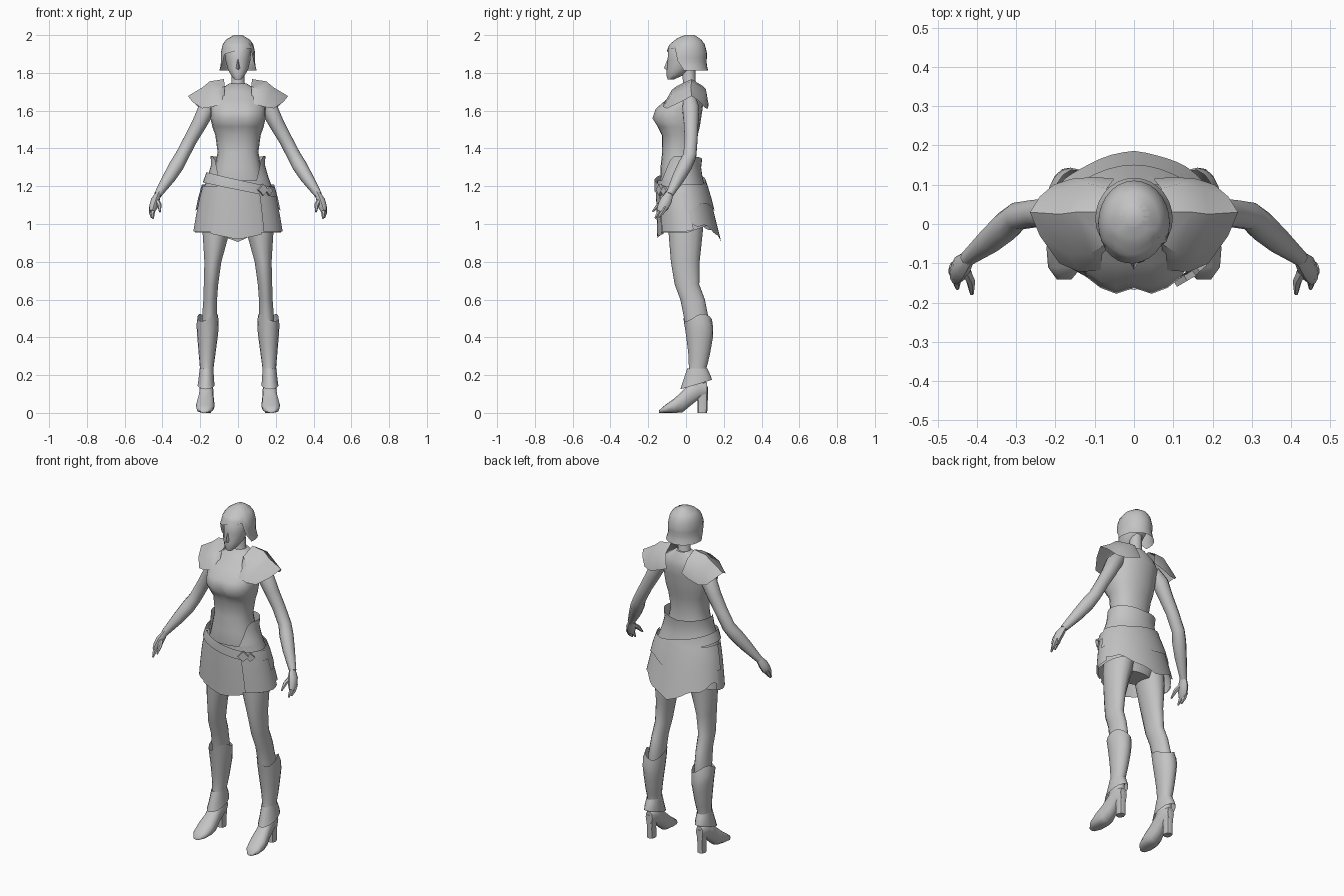
import bpy, bmesh, math
from mathutils import Vector

grey = bpy.data.materials.new("plain_grey")
grey.diffuse_color = (0.55, 0.55, 0.55, 1)
FRONT = -math.pi / 2


def grid_mesh(name, rows, closed=True, caps=True, angle=50):
    """Skin a list of equal-length point rows."""
    bm = bmesh.new()
    vs = [[bm.verts.new(p) for p in r] for r in rows]
    n = len(vs[0])
    for a, b in zip(vs, vs[1:]):
        for i in range(n if closed else n - 1):
            j = (i + 1) % n
            bm.faces.new((a[i], a[j], b[j], b[i]))
    if closed and caps:
        bm.faces.new(vs[0])
        bm.faces.new(vs[-1])
    bmesh.ops.recalc_face_normals(bm, faces=bm.faces)
    me = bpy.data.meshes.new(name)
    bm.to_mesh(me)
    bm.free()
    me.materials.append(grey)
    for p in me.polygons:
        p.use_smooth = True
    me.set_sharp_from_angle(angle=math.radians(angle))
    ob = bpy.data.objects.new(name, me)
    bpy.context.collection.objects.link(ob)
    return ob


def oval(ring, a, full=1.0):
    """Point on a ring (level, centre x, half width, front, back)."""
    z, cx, w, f, b = ring
    s = math.sin(a)
    s = math.copysign(abs(s) ** full, s)
    return Vector((cx + w * math.cos(a), (f + b) / 2 + (b - f) / 2 * s, z))


def loft(name, rings, n=14, side=1, along_y=False, full=1.0, dip=None):
    rows = []
    for r in rings:
        row = []
        for i in range(n):
            p = oval(r, FRONT + 2 * math.pi * i / n, full)
            if along_y:
                p = Vector((p.x, p.z, p.y))
            if dip and p.y < 0:
                p.y += dip(p)
            row.append((p.x * side, p.y, p.z))
        rows.append(row)
    return grid_mesh(name, rows)


def at(profile, z):
    """Interpolate a top-down profile at height z."""
    for p, q in zip(profile, profile[1:]):
        if z >= q[0]:
            break
    t = (p[0] - z) / (p[0] - q[0])
    return [z] + [u + (v - u) * t for u, v in zip(p[1:], q[1:])]


def panel(name, profile, top, hem, a0=-90, a1=270, n=24, k=4, out=0.0, side=1):
    """Sheet following a profile, with top and hem heights set by angle."""
    rows = []
    for j in range(k + 1):
        row = []
        for i in range(n + 1):
            a = math.radians(a0 + (a1 - a0) * i / n)
            z = top(a) + (hem(a) - top(a)) * j / k
            r = at(profile, z)
            r[2] += out
            r[3] -= out
            r[4] += out
            p = oval(r, a)
            row.append((p.x * side, p.y, p.z))
        rows.append(row)
    if a1 - a0 == 360:
        return grid_mesh(name, [r[:-1] for r in rows], True, False)
    return grid_mesh(name, rows, False)


def tube(name, path, side=1, n=10, flat=1.0):
    pts = [Vector(p[:3]) for p in path]
    rows = []
    for i, p in enumerate(pts):
        d = pts[min(i + 1, len(pts) - 1)] - pts[max(i - 1, 0)]
        u = d.cross(Vector((0, 1, 0))).normalized()
        v = d.cross(u).normalized()
        row = []
        for k in range(n):
            a = 2 * math.pi * k / n
            q = p + path[i][3] * (u * math.cos(a) * flat + v * math.sin(a))
            row.append((q.x * side, q.y, q.z))
        rows.append(row)
    return grid_mesh(name, rows)


# Torso, with a shallow dip between the breasts
torso = [(1.745, 0, .045, -.015, .06), (1.70, 0, .11, -.06, .085), (1.66, 0, .145, -.105, .092),
         (1.61, 0, .147, -.165, .088), (1.56, 0, .146, -.183, .08), (1.515, 0, .136, -.155, .073),
         (1.47, 0, .12, -.128, .062), (1.38, 0, .108, -.126, .05), (1.30, 0, .122, -.135, .06),
         (1.20, 0, .15, -.138, .085), (1.06, 0, .165, -.11, .1), (.96, 0, .09, -.06, .07)]
loft("torso", torso, 20, full=.8,
     dip=lambda p: .022 * max(0, 1 - abs(p.x) / .045) * max(0, 1 - abs(p.z - 1.57) / .1))

# Neck and face
loft("neck", [(1.71, 0, .05, -.03, .065), (1.75, 0, .036, -.015, .05), (1.85, 0, .034, -.03, .05)], 10)
loft("face", [(1.765, 0, .018, -.097, -.065), (1.785, 0, .036, -.103, -.02), (1.82, 0, .056, -.102, .03),
              (1.87, 0, .068, -.097, .07), (1.93, 0, .072, -.095, .08), (1.97, 0, .05, -.05, .06)], 14)
grid_mesh("nose", [[(-.005, -.092, 1.87), (0, -.099, 1.87), (.005, -.092, 1.87)],
                   [(-.012, -.096, 1.825), (0, -.117, 1.825), (.012, -.096, 1.825)],
                   [(-.006, -.097, 1.815), (0, -.1, 1.815), (.006, -.097, 1.815)]])

# Bobbed hair with a swept fringe
hair = [(2.0, 0, .022, -.005, .045), (1.985, 0, .056, -.045, .075), (1.95, 0, .082, -.088, .1),
        (1.90, 0, .092, -.108, .112), (1.85, 0, .09, -.105, .108), (1.81, 0, .099, -.09, .118)]


def hair_hem(a):
    f = -math.sin(a)
    t = min(1, max(0, (f - .3) / .3))
    fringe = 1.905 + .025 * math.cos(a + .6)
    return 1.812 + (fringe - 1.812) * t


panel("hair", hair, lambda a: 1.999, hair_hem, n=28, k=8)
loft("hair_crown", [(2.0, 0, .023, -.006, .046), (1.99, 0, .04, -.025, .06)], 14)

# Waist guard: tall at sides and back, cut away in front
skirt = [(1.37, 0, .145, -.128, .088), (1.30, 0, .143, -.14, .08), (1.23, 0, .168, -.153, .09),
         (1.17, 0, .188, -.153, .11), (1.05, 0, .213, -.15, .14), (.89, 0, .24, -.145, .18)]
guard_top = lambda a: 1.345 + .015 * abs(math.cos(a)) - .14 * min(1, max(0, (-math.sin(a) - .5) / .35))
panel("waist_guard", skirt, guard_top, lambda a: 1.16, n=32)

# Skirt layers: base, front apron, side plates and pointed back plate
panel("skirt", skirt, lambda a: 1.23, lambda a: .955 + .05 * max(0, math.sin(a)), n=28)
panel("front_apron", skirt, lambda a: 1.2, lambda a: .918 + .05 * abs(math.cos(a)), -128, -58, 8, 4, .006)
for s, nm in ((1, "left"), (-1, "right")):
    panel("side_plate_" + nm, skirt, lambda a: 1.2, lambda a: .96 + .05 * max(0, math.sin(a)),
          -55, 12, 8, 4, .009, s)
panel("back_plate", skirt, lambda a: 1.2,
      lambda a: .905 + .10 * abs(math.cos(a)) + .014 * math.cos(9 * a) * abs(math.cos(a)), 8, 172, 24, 4, .010)
panel("hip_flap", skirt, lambda a: 1.21, lambda a: 1.09 - .02 * math.cos(4 * a), 0, 180, 20, 2, .016)

# Slanted belt with rim and a double diamond buckle
slant = lambda a: 1.207 - .04 * math.cos(a)
panel("belt", skirt, lambda a: slant(a) + .027, lambda a: slant(a) - .027, n=32, k=2, out=.015)
for i, deg in enumerate((-50, -38)):
    a = math.radians(deg)
    r = at(skirt, slant(a))
    c = oval((r[0], 0, r[2] + .02, r[3] - .02, r[4] + .02), a)
    nrm = Vector((math.cos(a) * .7, math.sin(a), 0)).normalized()
    t = nrm.cross(Vector((0, 0, 1)))
    h = .03 - .006 * i
    rows = [[c + nrm * d + t * h * x + Vector((0, 0, h * z))
             for x, z in ((1, 0), (0, 1), (-1, 0), (0, -1))] for d in (-.008, .008)]
    grid_mesh("buckle_%d" % (i + 1), rows, angle=30)

for s, nm in ((1, "left"), (-1, "right")):
    # Arms and hands
    tube("arm_" + nm, [(.12, .02, 1.665, .035), (.165, .025, 1.61, .046), (.205, .027, 1.53, .04),
                       (.25, .027, 1.45, .036), (.297, .02, 1.36, .036), (.325, -.005, 1.31, .039),
                       (.365, -.04, 1.245, .034), (.425, -.088, 1.155, .02)], s)
    tube("hand_" + nm, [(.42, -.085, 1.165, .019), (.438, -.105, 1.125, .031), (.448, -.122, 1.09, .03),
                        (.455, -.14, 1.065, .018)], s, 8, .75)
    for f, (dx, dy, tz) in enumerate(((.012, .012, 1.035), (.004, -.006, 1.03))):
        tube("finger_%d_%s" % (f + 1, nm), [(.445 + dx, -.12 + dy, 1.09, .015), (.448 + dx, -.138 + dy, 1.06, .012),
                                            (.446 + dx, -.158 + dy, tz, .005)], s, 6)
    tube("thumb_" + nm, [(.43, -.115, 1.125, .014), (.416, -.145, 1.10, .012), (.413, -.178, 1.065, .005)], s, 6)

    # Shoulder plate: an arch of strips running outward from the neck
    rows = [[(.072, -.075, 1.66), (.07, -.05, 1.73), (.075, .03, 1.767), (.07, .09, 1.73), (.05, .115, 1.65)],
            [(.085, -.118, 1.635), (.11, -.075, 1.71), (.15, .03, 1.755), (.12, .105, 1.715), (.10, .12, 1.63)],
            [(.14, -.122, 1.62), (.165, -.08, 1.68), (.19, .025, 1.722), (.18, .09, 1.68), (.16, .115, 1.61)],
            [(.19, -.1, 1.612), (.24, -.03, 1.645), (.265, .03, 1.677), (.24, .07, 1.65), (.205, .10, 1.615)]]
    grid_mesh("shoulder_plate_" + nm, [[(x * s, y, z) for x, y, z in r] for r in rows], False)

    # Legs
    loft("leg_" + nm, [(1.08, .095, .08, -.1, .1), (.95, .117, .072, -.092, .088), (.80, .133, .046, -.08, .072),
                       (.68, .143, .039, -.06, .07), (.60, .147, .037, -.03, .1), (.50, .152, .04, -.01, .12),
                       (.30, .16, .035, .015, .1)], 14, s)
    # Boot shaft with a raised outer top
    boot = [(.53, .158, .05, -.02, .122), (.49, .161, .06, -.012, .14), (.42, .161, .056, -.001, .146),
            (.30, .164, .043, .014, .125), (.22, .166, .034, .015, .104), (.14, .167, .035, -.005, .105)]
    panel("boot_" + nm, boot, lambda a: .505 + .02 * math.sin(2 * a + .5), lambda a: .14, n=16, k=8, side=s)
    # Flared ankle cuff
    cuff = [(.25, .166, .036, .012, .106), (.18, .168, .042, -.012, .138), (.11, .17, .05, -.035, .125)]
    panel("ankle_cuff_" + nm, cuff, lambda a: .235, lambda a: .15 + .025 * math.sin(a), n=14, k=3, side=s)
    # Pointed shoe, lofted from toe to heel
    loft("shoe_" + nm, [(-.142, .178, .018, 0, .014), (-.11, .176, .043, 0, .042), (-.06, .173, .05, 0, .078),
                        (-.02, .17, .044, .002, .115), (.02, .168, .038, .035, .16), (.07, .167, .036, .075, .18),
                        (.112, .167, .022, .09, .16)], 12, s, True, .7)
    loft("heel_" + nm, [(.14, .167, .03, .045, .117), (.06, .167, .022, .06, .115), (0, .167, .023, .06, .112)],
         8, s, False, .7)
